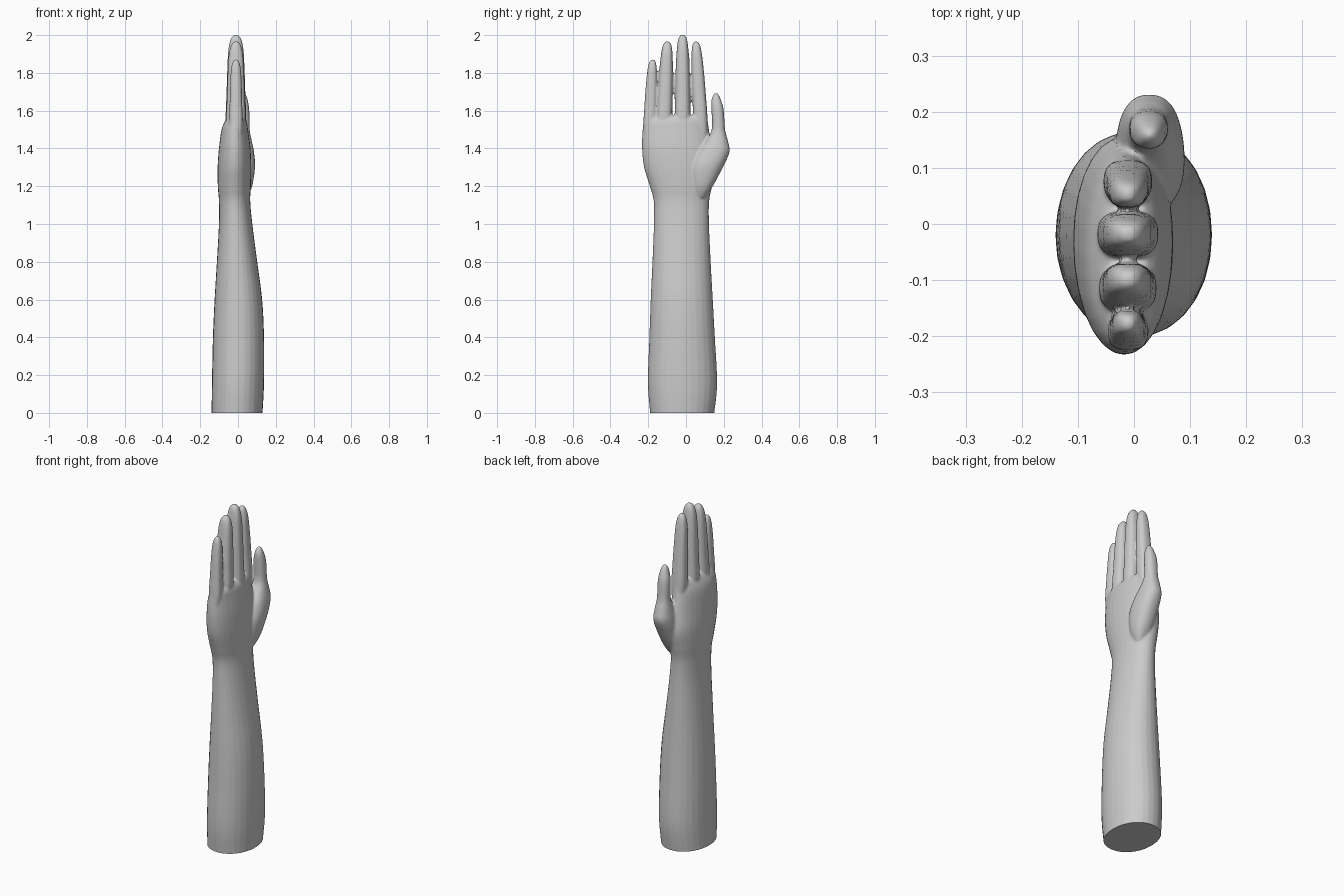
import bpy, bmesh, math
from mathutils import Vector

if "Cube" in bpy.data.objects:
    bpy.data.objects.remove(bpy.data.objects["Cube"])

SEG = 28
bm = bmesh.new()


def spline(rows, steps=5):
    """Smoothly interpolate rows of numbers (Catmull-Rom)."""
    out = []
    for i in range(len(rows) - 1):
        p0, p1 = Vector(rows[max(i - 1, 0)]), Vector(rows[i])
        p2, p3 = Vector(rows[i + 1]), Vector(rows[min(i + 2, len(rows) - 1)])
        for k in range(steps):
            t = k / steps
            out.append(0.5 * (2 * p1 + (p2 - p0) * t + (2 * p0 - 5 * p1 + 4 * p2 - p3) * t * t
                              + (3 * p1 - p0 - 3 * p2 + p3) * t ** 3))
    return out + [Vector(rows[-1])]


def loft(rows, power=2.0):
    """Closed loft; each row is z, x min, x max, y min, y max."""
    rings = []
    for z, x0, x1, y0, y1 in spline(rows):
        ring = []
        for i in range(SEG):
            a = 2 * math.pi * i / SEG
            c, s = math.cos(a), math.sin(a)
            ux = math.copysign(abs(c) ** (2 / power), c)
            uy = math.copysign(abs(s) ** (2 / power), s)
            ring.append(bm.verts.new(((x0 + x1) / 2 + ux * (x1 - x0) / 2,
                                      (y0 + y1) / 2 + uy * (y1 - y0) / 2, z)))
        rings.append(ring)
    for a, b in zip(rings, rings[1:]):
        for i in range(SEG):
            j = (i + 1) % SEG
            bm.faces.new((a[i], a[j], b[j], b[i]))
    bm.faces.new(rings[0][::-1])
    bm.faces.new(rings[-1])


def finger(tip, y_base, y_tip, half_y, half_x, x=-0.011, base=1.55):
    """Tapered square-round finger leaning from y_base to y_tip."""
    length = tip - base
    rows = []
    for t, w, d in ((-0.35, 0.75, 0.7), (0, 0.98, 1), (0.3, 0.95, 0.93), (0.6, 0.87, 0.85),
                    (0.82, 0.74, 0.75), (0.93, 0.60, 0.58), (0.98, 0.42, 0.38), (1.005, 0.2, 0.15)):
        y = y_base + (y_tip - y_base) * t
        rows.append((base + length * t, x - half_x * d, x + half_x * d,
                     y - half_y * w, y + half_y * w))
    loft(rows, 2.7)


# forearm, wrist and palm
loft([(-0.06, -0.14, 0.125, -0.185, 0.14),
      (0.0, -0.14, 0.13, -0.19, 0.15),
      (0.16, -0.138, 0.138, -0.202, 0.165),
      (0.4, -0.133, 0.138, -0.194, 0.153),
      (0.6, -0.124, 0.128, -0.187, 0.142),
      (0.8, -0.112, 0.102, -0.178, 0.131),
      (1.0, -0.101, 0.076, -0.17, 0.122),
      (1.12, -0.101, 0.065, -0.171, 0.123),
      (1.2, -0.107, 0.068, -0.192, 0.138),
      (1.3, -0.108, 0.07, -0.222, 0.155),
      (1.4, -0.101, 0.066, -0.233, 0.14),
      (1.5, -0.087, 0.053, -0.23, 0.122),
      (1.55, -0.066, 0.044, -0.218, 0.114),
      (1.575, -0.045, 0.025, -0.16, 0.09)], 2.1)

# four fingers
finger(1.87, -0.192, -0.177, 0.034, 0.036, base=1.53)
finger(1.965, -0.116, -0.099, 0.042, 0.051)
finger(2.0, -0.018, -0.018, 0.042, 0.054)
finger(1.965, 0.077, 0.053, 0.038, 0.043)

# thumb and its fleshy base
loft([(1.14, 0.0, 0.05, 0.05, 0.1),
      (1.2, -0.025, 0.075, 0.03, 0.142),
      (1.3, -0.035, 0.09, 0.025, 0.195),
      (1.38, -0.03, 0.085, 0.06, 0.23),
      (1.44, -0.02, 0.073, 0.105, 0.222),
      (1.5, -0.01, 0.062, 0.136, 0.207),
      (1.6, -0.008, 0.06, 0.135, 0.2),
      (1.65, 0.002, 0.053, 0.134, 0.188),
      (1.68, 0.012, 0.044, 0.143, 0.175),
      (1.694, 0.022, 0.034, 0.153, 0.165)], 2.3)

# fuse everything into one skin
raw = bpy.data.meshes.new("parts")
bm.to_mesh(raw)
bm.free()
tmp = bpy.data.objects.new("parts", raw)
bpy.context.collection.objects.link(tmp)
rem = tmp.modifiers.new("fuse", "REMESH")
rem.mode = "VOXEL"
rem.voxel_size = 0.006
sm = tmp.modifiers.new("soften", "SMOOTH")
sm.factor = 0.5
sm.iterations = 6
dg = bpy.context.evaluated_depsgraph_get()
mesh = bpy.data.meshes.new_from_object(tmp.evaluated_get(dg))
bpy.data.objects.remove(tmp)

# flat cut at the elbow end
bm = bmesh.new()
bm.from_mesh(mesh)
bmesh.ops.bisect_plane(bm, geom=bm.verts[:] + bm.edges[:] + bm.faces[:],
                       plane_co=(0, 0, 0), plane_no=(0, 0, -1), clear_outer=True)
bmesh.ops.holes_fill(bm, edges=[e for e in bm.edges if e.is_boundary], sides=0)
bm.to_mesh(mesh)
bm.free()
arm = bpy.data.objects.new("forearm_and_hand", mesh)
bpy.context.collection.objects.link(arm)
bpy.context.view_layer.objects.active = arm
arm.select_set(True)
bpy.ops.object.shade_smooth_by_angle(angle=math.radians(50))
